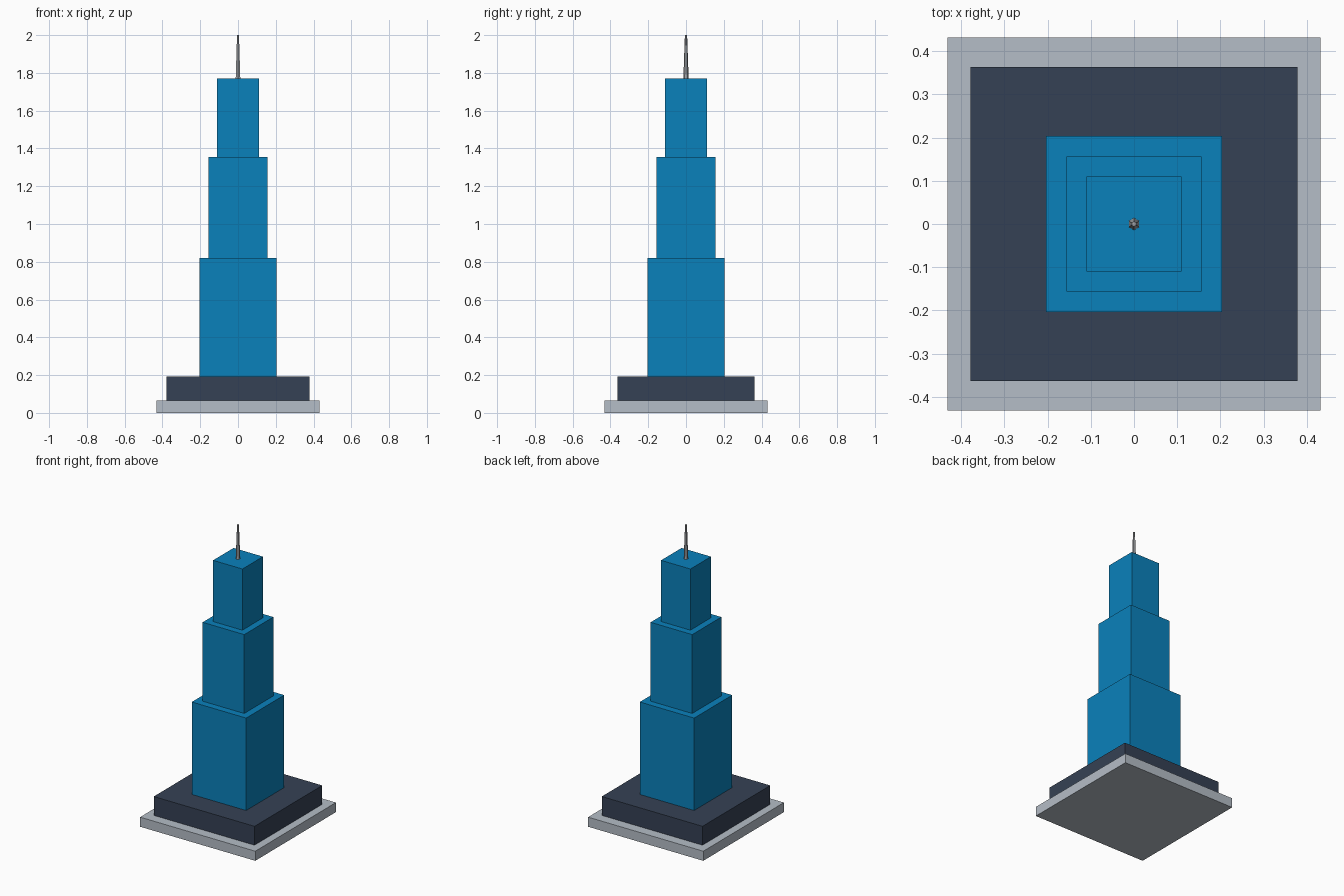
import bpy

cube = bpy.data.objects.get("Cube")
if cube:
    bpy.data.objects.remove(cube, do_unlink=True)


def material(name, rgb):
    mat = bpy.data.materials.new(name)
    mat.use_nodes = True
    mat.diffuse_color = (*rgb, 1)
    mat.node_tree.nodes["Principled BSDF"].inputs["Base Color"].default_value = (*rgb, 1)
    return mat


pale_stone = material("pale_stone", (0.46, 0.51, 0.57))
dark_slate = material("dark_slate", (0.036, 0.053, 0.089))
blue_glass = material("blue_glass", (0.003, 0.22, 0.50))
spire_metal = material("spire_metal", (0.38, 0.39, 0.41))


def finish(name, mat):
    obj = bpy.context.object
    obj.name = name
    obj.data.materials.append(mat)
    return obj


def block(name, half_x, half_y, bottom, top, mat):
    bpy.ops.mesh.primitive_cube_add(size=1, location=(0, 0, (bottom + top) / 2))
    bpy.context.object.scale = (2 * half_x, 2 * half_y, top - bottom)
    bpy.ops.object.transform_apply(location=False, rotation=False, scale=True)
    return finish(name, mat)


# Ground slab and podium
block("base_slab", 0.432, 0.432, 0, 0.065, pale_stone)
block("podium", 0.378, 0.363, 0.065, 0.193, dark_slate)

# Stepped tower, each tier narrower than the one below
floor = 0.193
for name, half, top in (("lower_tier", 0.204, 0.82),
                        ("middle_tier", 0.156, 1.355),
                        ("upper_tier", 0.11, 1.77)):
    block(name, half, half, floor, top, blue_glass)
    floor = top

# Tapered six-sided spire
bpy.ops.mesh.primitive_cone_add(vertices=6, radius1=0.014, radius2=0.006,
                                depth=2 - floor, location=(0, 0, (2 + floor) / 2))
finish("spire", spire_metal)
